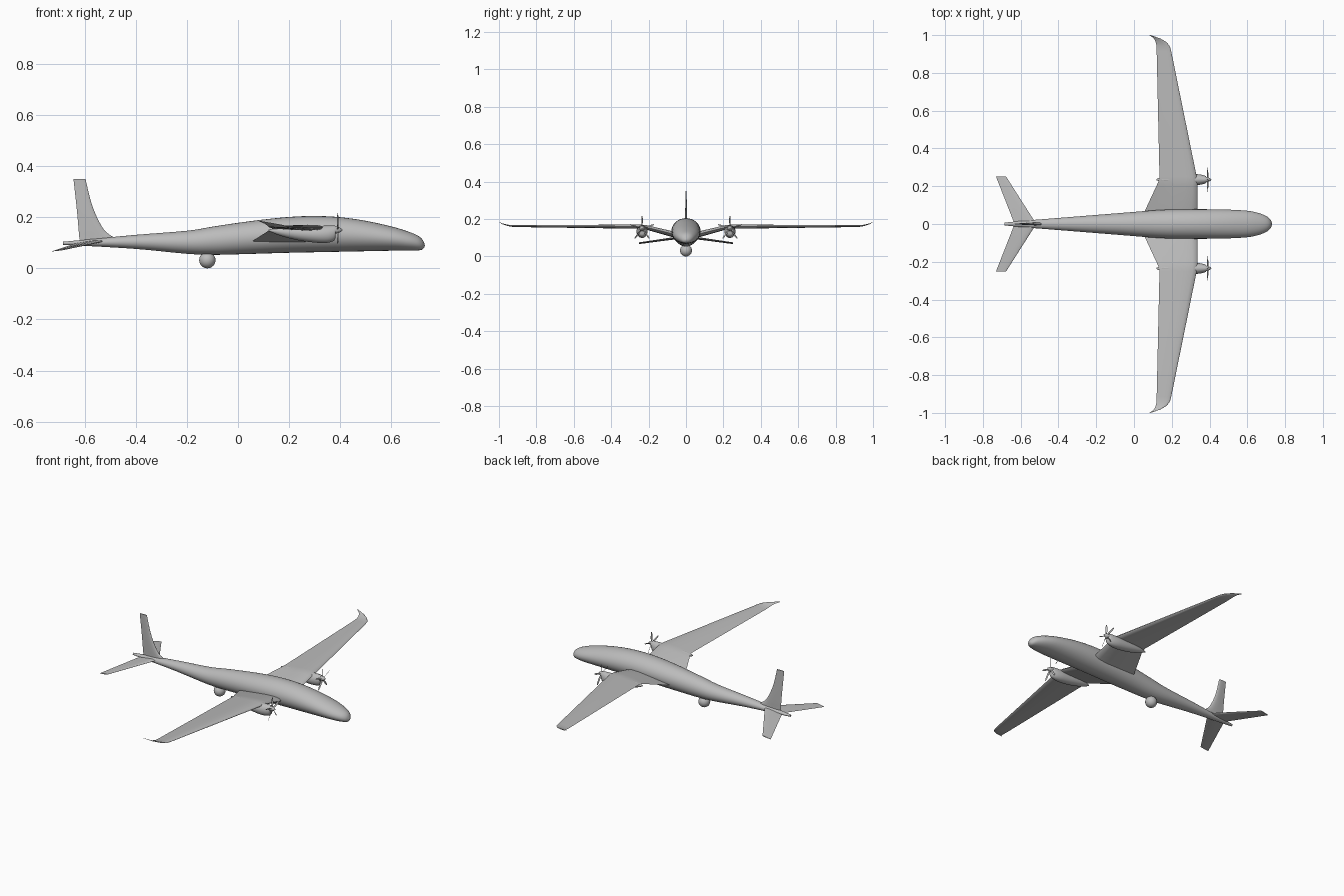
import bpy, bmesh, math
from mathutils import Vector as V

if "Cube" in bpy.data.objects:
    bpy.data.objects.remove(bpy.data.objects["Cube"])

grey = bpy.data.materials.new("light_grey")
grey.use_nodes = True
grey.diffuse_color = (0.5, 0.5, 0.5, 1)
grey.node_tree.nodes["Principled BSDF"].inputs["Base Color"].default_value = (0.5, 0.5, 0.5, 1)


def finish(name, bm, mirror=False, angle=50):
    bmesh.ops.recalc_face_normals(bm, faces=bm.faces)
    mesh = bpy.data.meshes.new(name)
    bm.to_mesh(mesh)
    bm.free()
    ob = bpy.data.objects.new(name, mesh)
    bpy.context.collection.objects.link(ob)
    mesh.materials.append(grey)
    bpy.ops.object.select_all(action='DESELECT')
    ob.select_set(True)
    bpy.context.view_layer.objects.active = ob
    bpy.ops.object.shade_smooth_by_angle(angle=math.radians(angle))
    if mirror:
        mod = ob.modifiers.new("Mirror", 'MIRROR')
        mod.use_axis = (False, True, False)
    return ob


def skin(bm, rings):
    """Join rings of points into a closed, capped skin."""
    loops = [[bm.verts.new(p) for p in ring] for ring in rings]
    n = len(loops[0])
    for a, b in zip(loops, loops[1:]):
        for i in range(n):
            j = (i + 1) % n
            bm.faces.new((a[i], a[j], b[j], b[i]))
    bm.faces.new(loops[0])
    bm.faces.new(loops[-1])


def smooth_rows(rows, steps=4):
    """Catmull-Rom interpolation between rows of numbers."""
    out = []
    for i in range(len(rows) - 1):
        p0, p1, p2, p3 = (rows[max(0, min(len(rows) - 1, i + k))] for k in (-1, 0, 1, 2))
        for s in range(steps):
            t = s / steps
            out.append([0.5 * (2 * b + (c - a) * t + (2 * a - 5 * b + 4 * c - d) * t * t
                        + (3 * b - a - 3 * c + d) * t ** 3) for a, b, c, d in zip(p0, p1, p2, p3)])
    return out + [rows[-1]]


def body(bm, rows, y=0, sides=32):
    """Elliptical sections; each row is x, bottom, top, half width."""
    rings = []
    for x, low, high, w in rows:
        angles = [2 * math.pi * i / sides for i in range(sides)]
        rings.append([V((x, y + w * math.cos(a), (low + high) / 2 + (high - low) / 2 * math.sin(a)))
                      for a in angles])
    skin(bm, rings)


def blade(bm, sections, up):
    """Aerofoil sections; each is leading point, trailing point, thickness."""
    half = [(0.03, 0.55), (0.12, 0.9), (0.3, 1), (0.55, 0.75), (0.8, 0.35)]
    outline = [(0, 0)] + half + [(1, 0.04)] + [(c, -h * 0.8) for c, h in reversed(half)]
    skin(bm, [[V(le).lerp(V(te), c) + V(up) * h * t / 2 for c, h in outline]
              for le, te, t in sections])


# Fuselage
bm = bmesh.new()
body(bm, smooth_rows([
    (-0.685, 0.092, 0.104, 0.007), (-0.6, 0.088, 0.112, 0.016), (-0.4, 0.076, 0.131, 0.032),
    (-0.2, 0.057, 0.147, 0.048), (-0.1, 0.053, 0.163, 0.056), (0, 0.055, 0.178, 0.064),
    (0.1, 0.058, 0.191, 0.072), (0.2, 0.061, 0.201, 0.077), (0.3, 0.063, 0.205, 0.078),
    (0.4, 0.065, 0.2, 0.078), (0.5, 0.067, 0.186, 0.076), (0.6, 0.069, 0.164, 0.07),
    (0.66, 0.069, 0.146, 0.058), (0.7, 0.07, 0.13, 0.042), (0.72, 0.073, 0.115, 0.026),
    (0.729, 0.082, 0.098, 0.009), (0.731, 0.089, 0.091, 0.001)]))
finish("fuselage", bm)

# Gull wings with upswept tips
bm = bmesh.new()
blade(bm, [
    ((0.335, 0.0, 0.105), (0.03, 0.0, 0.085), 0.036),
    ((0.335, 0.075, 0.122), (0.06, 0.075, 0.108), 0.034),
    ((0.335, 0.2, 0.153), (0.118, 0.2, 0.146), 0.028),
    ((0.335, 0.225, 0.157), (0.13, 0.225, 0.153), 0.026),
    ((0.332, 0.25, 0.159), (0.135, 0.25, 0.156), 0.025),
    ((0.197, 0.915, 0.162), (0.12, 0.915, 0.161), 0.011),
    ((0.19, 0.94, 0.164), (0.119, 0.945, 0.163), 0.009),
    ((0.172, 0.963, 0.169), (0.114, 0.966, 0.168), 0.007),
    ((0.14, 0.982, 0.175), (0.104, 0.984, 0.175), 0.005),
    ((0.09, 0.999, 0.184), (0.08, 1.0, 0.185), 0.002)], (0, 0, 1))
finish("wing", bm, mirror=True)

# Tailplanes
bm = bmesh.new()
blade(bm, [((-0.515, 0.0, 0.108), (-0.63, 0.0, 0.098), 0.012),
           ((-0.53, 0.02, 0.106), (-0.64, 0.02, 0.096), 0.012),
           ((-0.678, 0.252, 0.074), (-0.731, 0.252, 0.066), 0.005)], (0, 0, 1))
finish("tailplane", bm, mirror=True)

# Tail fin with a curved leading edge
bm = bmesh.new()
blade(bm, [((lead, 0, z), (trail, 0, z), t) for lead, trail, z, t in smooth_rows([
    (-0.47, -0.62, 0.112, 0.018), (-0.5, -0.622, 0.13, 0.016), (-0.525, -0.624, 0.152, 0.015),
    (-0.552, -0.628, 0.2, 0.013), (-0.575, -0.634, 0.26, 0.01), (-0.597, -0.644, 0.35, 0.006)])],
    (0, 1, 0))
finish("tail_fin", bm)

# Engine nacelles
ENGINE_Y, AXIS_Z, PROP_X = 0.235, 0.15, 0.39
bm = bmesh.new()
body(bm, smooth_rows([
    (0.12, 0.146, 0.152, 0.004), (0.17, 0.126, 0.16, 0.018), (0.24, 0.109, 0.164, 0.027),
    (0.31, 0.1, 0.166, 0.03), (0.35, 0.1, 0.167, 0.027), (0.375, 0.108, 0.167, 0.021),
    (0.382, 0.12, 0.166, 0.017)]), ENGINE_Y, 24)
finish("engine_nacelle", bm, mirror=True)

# Propeller spinners
bm = bmesh.new()
body(bm, [(x, AXIS_Z - r, AXIS_Z + r, r) for x, r in
          ((0.375, 0.015), (0.385, 0.014), (0.395, 0.011), (0.404, 0.006), (0.409, 0.001))],
     ENGINE_Y, 16)
finish("propeller_spinner", bm, mirror=True)

# Propeller blades
bm = bmesh.new()
for k in range(5):
    a = math.pi / 2 + k * 2 * math.pi / 5
    out = V((0, math.cos(a), math.sin(a)))
    side = V((0, -math.sin(a), math.cos(a)))
    hub = V((PROP_X, ENGINE_Y, AXIS_Z))
    sections = []
    for r, chord, pitch in ((0.008, 0.006, 60), (0.03, 0.01, 40), (0.055, 0.009, 28), (0.067, 0.004, 22)):
        p = math.radians(pitch)
        d = (side * math.cos(p) + V((1, 0, 0)) * math.sin(p)) * chord / 2
        sections.append((hub + out * r + d, hub + out * r - d, 0.002))
    blade(bm, sections, (1, 0, 0))
finish("propeller_blades", bm, mirror=True)

# Sensor ball under the belly
bm = bmesh.new()
bmesh.ops.create_uvsphere(bm, u_segments=32, v_segments=16, radius=0.032)
bmesh.ops.translate(bm, verts=bm.verts, vec=(-0.12, 0, 0.032))
finish("sensor_ball", bm)
